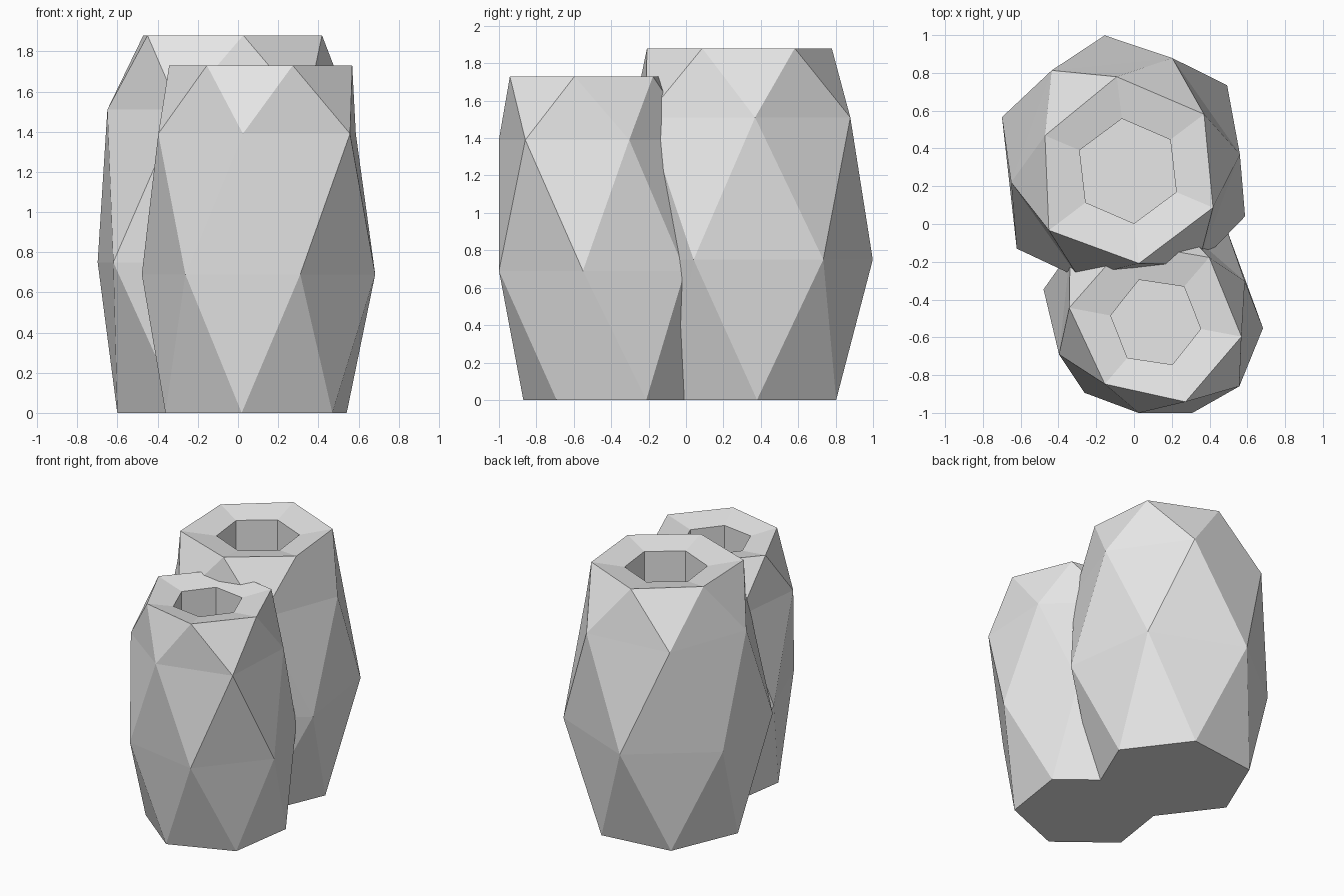
import bpy, bmesh, math

if "Cube" in bpy.data.objects:
    bpy.data.objects.remove(bpy.data.objects["Cube"])

stone = bpy.data.materials.new("light grey")
stone.diffuse_color = (0.8, 0.8, 0.8, 1)
stone.use_nodes = True
stone.node_tree.nodes["Principled BSDF"].inputs["Base Color"].default_value = stone.diffuse_color


def hexagon(bm, z, cx, cy, radii, turn):
    """Six-sided ring; radii is one value or six hand-cut values."""
    if not isinstance(radii, list):
        radii = [radii] * 6
    verts = []
    for i, r in enumerate(radii):
        a = math.radians(turn + 60 * i)
        verts.append(bm.verts.new((cx + r * math.cos(a), cy + r * math.sin(a), z)))
    return verts


def faceted_vase(name, body, hole_radius, hole_turn, rim_drop, hole_depth):
    bm = bmesh.new()
    rings = [hexagon(bm, *ring) for ring in body]

    # outer facets: each ring is turned half a step from the one below
    for low, up in zip(rings, rings[1:]):
        for i in range(6):
            j = (i + 1) % 6
            bm.faces.new((low[i], low[j], up[i]))
            bm.faces.new((low[j], up[j], up[i]))

    # sunken rim, straight hole and its floor
    z, cx, cy = body[-1][:3]
    lip = hexagon(bm, z - rim_drop, cx, cy, hole_radius, hole_turn)
    floor = hexagon(bm, z - hole_depth, cx, cy, hole_radius, hole_turn)
    for a, b in ((rings[-1], lip), (lip, floor)):
        for i in range(6):
            j = (i + 1) % 6
            bm.faces.new((a[i], a[j], b[j], b[i]))
    bm.faces.new(floor)

    # flat base
    bm.faces.new(rings[0][::-1])
    bmesh.ops.recalc_face_normals(bm, faces=bm.faces)

    mesh = bpy.data.meshes.new(name)
    bm.to_mesh(mesh)
    bm.free()
    mesh.materials.append(stone)
    obj = bpy.data.objects.new(name, mesh)
    bpy.context.collection.objects.link(obj)
    return obj


# rings from base to rim: height, centre x, centre y, radius, turn
faceted_vase("tall_vase", [
    (0.00, -0.075, 0.315, 0.53, 7),
    (0.75, -0.06, 0.305, [0.70, 0.70, 0.69, 0.71, 0.70, 0.70], 37.8),
    (1.51, -0.045, 0.295, [0.634, 0.649, 0.61, 0.63, 0.64, 0.61], 67),
    (1.88, -0.032, 0.28, [0.503, 0.478, 0.523, 0.492, 0.49, 0.503], 96.8),
], 0.279, 96.6, 0.04, 0.5)

faceted_vase("short_vase", [
    (0.00, 0.09, -0.39, 0.485, 21.5),
    (0.69, 0.11, -0.45, [0.58, 0.585, 0.598, 0.579, 0.585, 0.582], 50),
    (1.39, 0.10, -0.495, [0.55, 0.56, 0.534, 0.511, 0.585, 0.523], 81.5),
    (1.73, 0.115, -0.52, [0.447, 0.464, 0.424, 0.45, 0.46, 0.445], 110.5),
], 0.241, 111.5, 0.04, 0.45)
